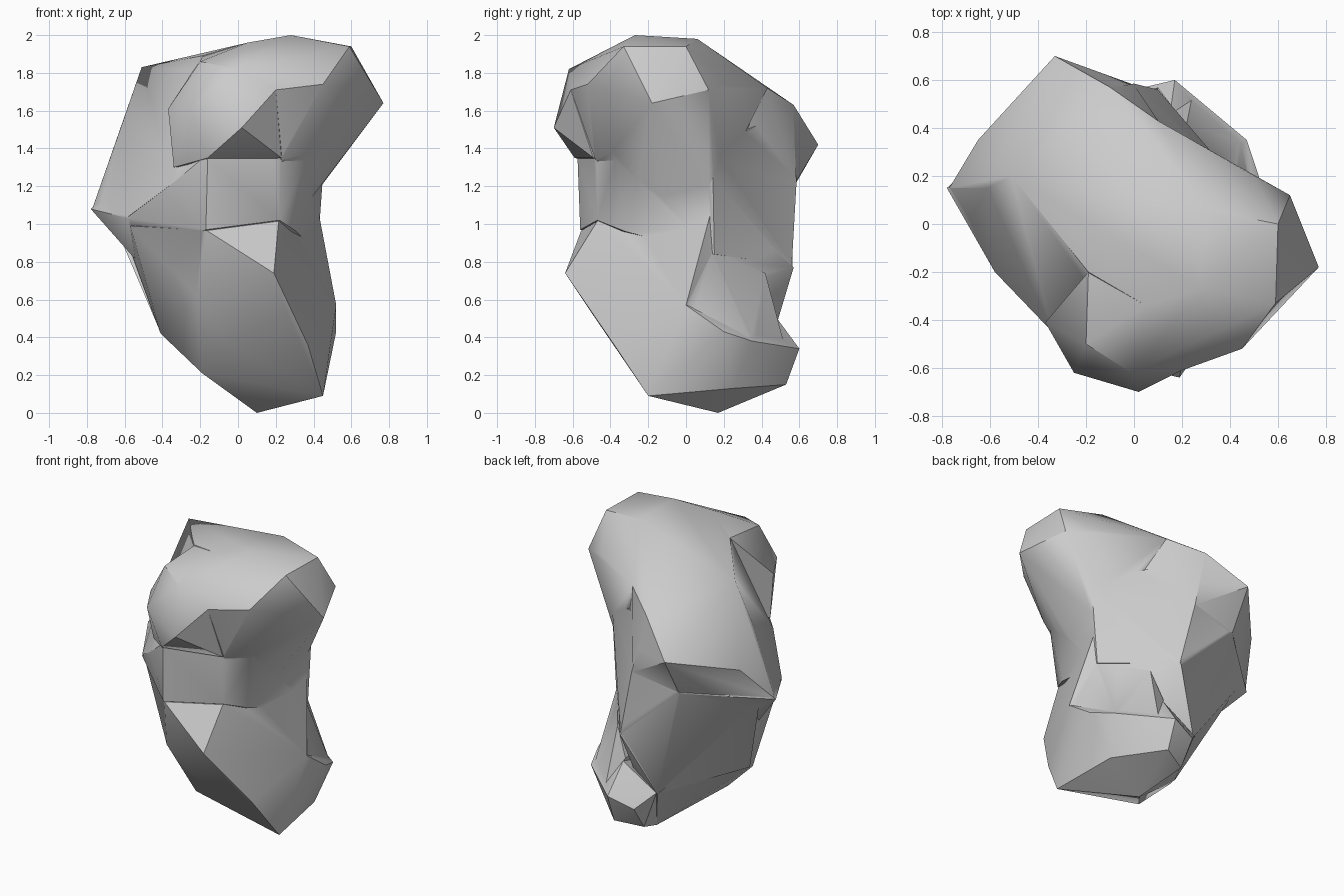
import bpy
import bmesh
import math

default = bpy.data.objects.get("Cube")
if default:
    bpy.data.objects.remove(default, do_unlink=True)

# One plain stone colour
stone = bpy.data.materials.new("stone grey")
stone.use_nodes = True
GREY = (0.6, 0.6, 0.6, 1.0)
stone.diffuse_color = GREY
bsdf = next(n for n in stone.node_tree.nodes if n.type == 'BSDF_PRINCIPLED')
bsdf.inputs["Base Color"].default_value = GREY
bsdf.inputs["Roughness"].default_value = 0.9


def lump(name, corners):
    """Faceted convex lump wrapped around its corner points."""
    bm = bmesh.new()
    for c in corners:
        bm.verts.new(c)
    bmesh.ops.convex_hull(bm, input=bm.verts[:])
    loose = [v for v in bm.verts if not v.link_faces]
    bmesh.ops.delete(bm, geom=loose, context='VERTS')
    bmesh.ops.recalc_face_normals(bm, faces=bm.faces[:])
    mesh = bpy.data.meshes.new(name)
    bm.to_mesh(mesh)
    bm.free()
    mesh.materials.append(stone)
    ob = bpy.data.objects.new(name, mesh)
    bpy.context.collection.objects.link(ob)
    return ob


# Left and back of the crown, running down to the pointed side
rock = lump("boulder", [
    (-.51, .20, 1.83), (-.31, .05, 1.87), (-.19, -.20, 1.89), (-.33, .70, 1.42),
    (-.10, .57, 1.63), (.30, .06, 1.98), (.10, .43, 1.72), (.28, -.27, 2.0),
    (.05, -.34, 1.96), (-.61, .15, 1.54), (-.65, .35, 1.32), (-.77, .15, 1.085),
    (-.58, -.20, 1.04), (-.34, -.45, 1.22), (.38, .10, 1.33), (-.16, -.55, 1.33),
    (.0, .58, 1.22), (-.33, .55, 1.16)])

# Brow jutting out at the front
brow = lump("brow", [
    (-.20, -.50, 1.86), (-.19, -.20, 1.885), (.05, -.34, 1.96), (-.01, -.62, 1.82),
    (.20, -.61, 1.71), (.02, -.70, 1.51), (-.25, -.62, 1.61), (-.37, -.41, 1.61),
    (-.16, -.59, 1.35), (.23, -.49, 1.35), (.28, -.27, 1.995), (.10, .0, 1.4),
    (-.34, -.42, 1.30)])

# Right side of the crown, sloping back in to the waist
crown = lump("crown_overhang", [
    (.28, -.27, 2.0), (.05, -.34, 1.96), (-.01, -.62, 1.82), (.20, -.61, 1.71),
    (.45, -.52, 1.74), (.59, -.33, 1.94), (.60, .0, 1.94), (.30, .06, 1.98),
    (.77, -.18, 1.64), (.65, .12, 1.71), (.50, .20, 1.74), (.10, .43, 1.72),
    (.23, -.48, 1.34), (.40, -.39, 1.38), (.36, -.13, 1.10), (.41, .15, 1.16),
    (-.05, .30, 1.4)])

# Narrow waist
waist = lump("waist", [
    (-.16, -.575, 1.37), (.22, -.48, 1.37), (.37, -.37, 1.36), (.41, .15, 1.16),
    (.46, .14, 1.40), (-.10, .565, 1.62), (-.78, .15, 1.08), (.0, .585, 1.22),
    (-.33, .55, 1.15), (.10, .56, .78), (-.17, -.56, .97), (.22, -.47, 1.02),
    (-.58, -.20, 1.03), (-.34, -.45, 1.22), (-.55, .0, .82), (.42, .15, .84),
    (.31, -.32, .96)])

# Tapered lower body
base = lump("base", [
    (-.165, -.555, .965), (.215, -.47, 1.015), (.19, -.64, .74), (.26, -.50, .53),
    (.37, -.38, .36), (.45, -.20, .09), (.10, .17, .0), (.41, .155, 1.15),
    (.52, .0, .57), (.10, .57, .77), (-.10, .45, .37), (-.57, .08, .86),
    (-.57, -.18, .99), (-.41, -.13, .42), (-.30, -.15, .36), (-.19, -.18, .21),
    (-.22, -.45, .62), (-.06, -.33, .37)])

# Back flank running down from the ridge
flank = lump("back_flank", [
    (-.33, .555, 1.16), (-.68, .18, 1.06), (.0, .545, 1.07), (.10, .565, .78),
    (-.10, .45, .375), (-.55, .10, .82), (-.41, -.10, .425), (-.30, -.10, .365),
    (.10, .0, .9), (.10, .20, .4)])

# Toe jutting out at the back
toe = lump("toe", [
    (.17, .60, .34), (.47, .35, .38), (.52, .20, .43), (.52, .0, .57),
    (.17, .53, .15), (.0, .56, .28), (-.10, .46, .38), (.15, .46, .53),
    (.10, .17, .0), (.45, -.20, .09), (.0, .45, .12), (.40, .25, .13)])

# Slope that eases the waist out onto the toe
instep = lump("instep", [
    (.42, .13, .86), (.22, .42, .74), (.14, .45, .55), (.24, .52, .365),
    (.45, .34, .39), (.515, .0, .575), (.10, .10, .6)])

# Fuse the lumps into one solid
bpy.ops.object.select_all(action='DESELECT')
bpy.context.view_layer.objects.active = rock
rock.select_set(True)
for part in (brow, crown, waist, base, flank, toe, instep):
    mod = rock.modifiers.new("fuse", 'BOOLEAN')
    mod.operation = 'UNION'
    mod.solver = 'EXACT'
    mod.object = part
    bpy.ops.object.modifier_apply(modifier=mod.name)
    bpy.data.objects.remove(part, do_unlink=True)

# Soft facets with crisp ridges
bpy.ops.object.shade_smooth_by_angle(angle=math.radians(35))
